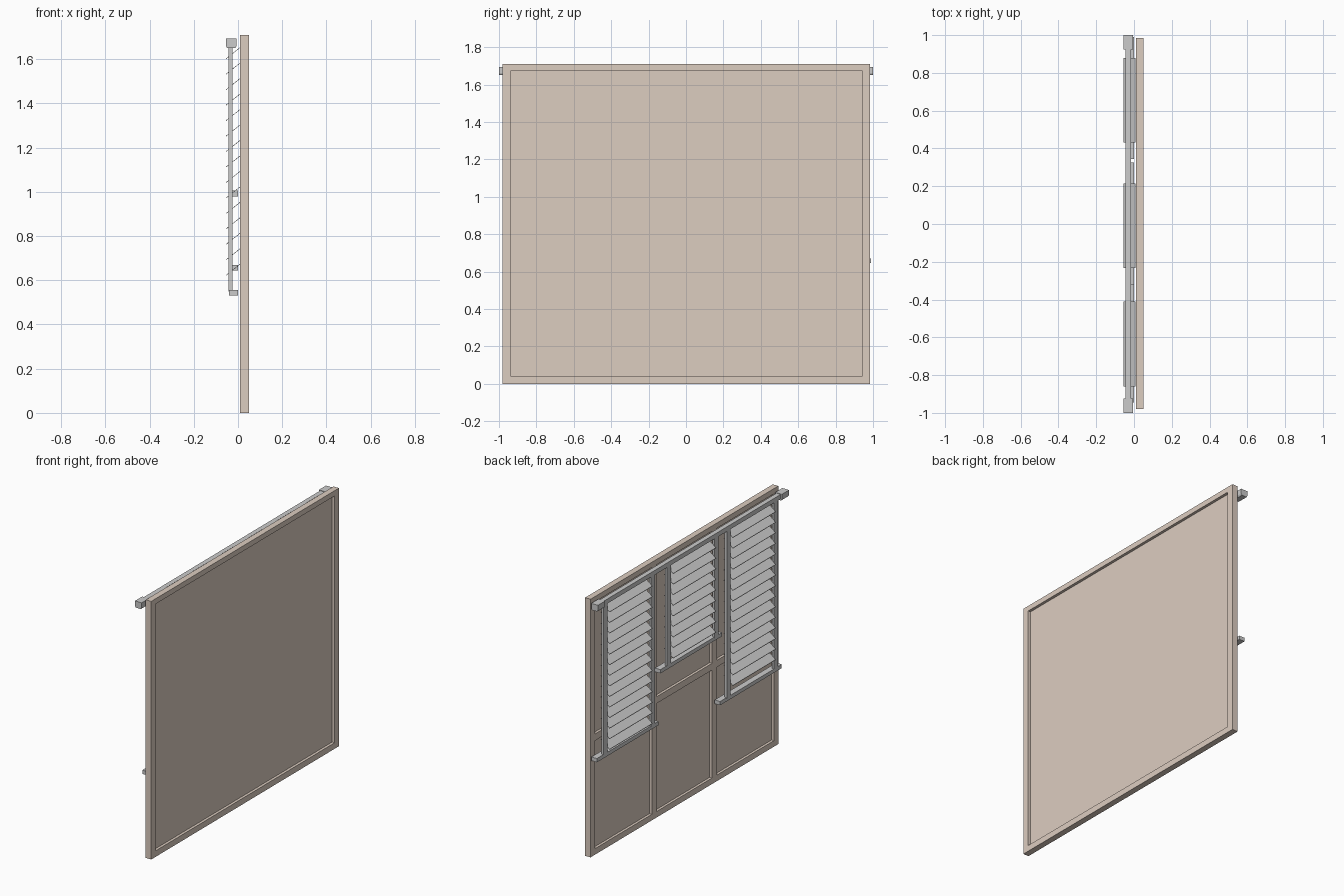
import bpy, bmesh, math

if "Cube" in bpy.data.objects:
    bpy.data.objects.remove(bpy.data.objects["Cube"])

tan = bpy.data.materials.new("tan_frame")
tan.diffuse_color = (0.72, 0.61, 0.53, 1)
tan.use_nodes = True
tan.node_tree.nodes["Principled BSDF"].inputs["Base Color"].default_value = tan.diffuse_color


def mesh_object(name, bm, mat=None):
    bmesh.ops.recalc_face_normals(bm, faces=bm.faces)
    me = bpy.data.meshes.new(name)
    bm.to_mesh(me)
    bm.free()
    ob = bpy.data.objects.new(name, me)
    bpy.context.collection.objects.link(ob)
    if mat:
        me.materials.append(mat)
    return ob


def extrude_y(bm, profile, y0, y1):
    """Closed (x, z) profile swept along y."""
    a = [bm.verts.new((x, y0, z)) for x, z in profile]
    b = [bm.verts.new((x, y1, z)) for x, z in profile]
    n = len(profile)
    bm.faces.new(a)
    bm.faces.new(b[::-1])
    for i in range(n):
        j = (i + 1) % n
        bm.faces.new((a[i], b[i], b[j], a[j]))


def box(name, x, y, z, mat=None):
    bm = bmesh.new()
    extrude_y(bm, [(x[0], z[0]), (x[1], z[0]), (x[1], z[1]), (x[0], z[1])], *y)
    return mesh_object(name, bm, mat)


# Outer window frame
FX, FY, FZ = (0.01, 0.05), (-0.98, 0.985), (0, 1.71)
box("frame_bottom", FX, FY, (0, 0.04), tan)
box("frame_top", FX, FY, (1.675, 1.71), tan)
box("frame_side_near", FX, (-0.98, -0.935), (0.04, 1.675), tan)
box("frame_side_far", FX, (0.94, 0.985), (0.04, 1.675), tan)

# Panel and the glazing bars on its inner side
box("panel", (0.027, 0.032), (-0.935, 0.94), (0.04, 1.675), tan)
for i, y in enumerate((-0.312, 0.317)):
    box(f"vertical_bar_{i}", (0.01, 0.027), (y - 0.025, y + 0.025), (0.04, 1.675), tan)
for i, y in enumerate(((-0.935, -0.337), (-0.287, 0.292), (0.342, 0.94))):
    box(f"cross_bar_{i}", (0.01, 0.027), y, (0.755, 0.80), tan)

# Head rail with chamfered end caps
box("head_rail", (-0.046, -0.015), (-0.93, 0.93), (1.66, 1.69))
for i, y in enumerate(((-1, -0.925), (0.925, 1))):
    bm = bmesh.new()
    extrude_y(bm, [(-0.049, 1.65), (-0.012, 1.65), (-0.006, 1.66), (-0.006, 1.693),
                   (-0.055, 1.693), (-0.055, 1.66)], *y)
    mesh_object(f"rail_end_cap_{i}", bm)

# Three blinds lowered to different heights
PITCH = 0.07
for k, (yc, zb) in enumerate(((-0.635, 0.53), (-0.01, 0.98), (0.655, 0.645))):
    box(f"blind_{k}_bottom_bar", (-0.04, 0), (yc - 0.31, yc + 0.335), (zb, zb + 0.025))
    for s in (-1, 1):
        y = yc + s * 0.248
        box(f"blind_{k}_tape_{s}", (-0.042, -0.026), (y - 0.02, y + 0.02), (zb + 0.02, 1.665))
    bm = bmesh.new()
    z = 1.60
    while z > zb + 0.025:
        extrude_y(bm, [(-0.055, z), (0.008, z + 0.05), (0.008, z + 0.053), (-0.055, z + 0.003)],
                  yc - 0.224, yc + 0.224)
        z -= PITCH
    mesh_object(f"blind_{k}_slats", bm)
